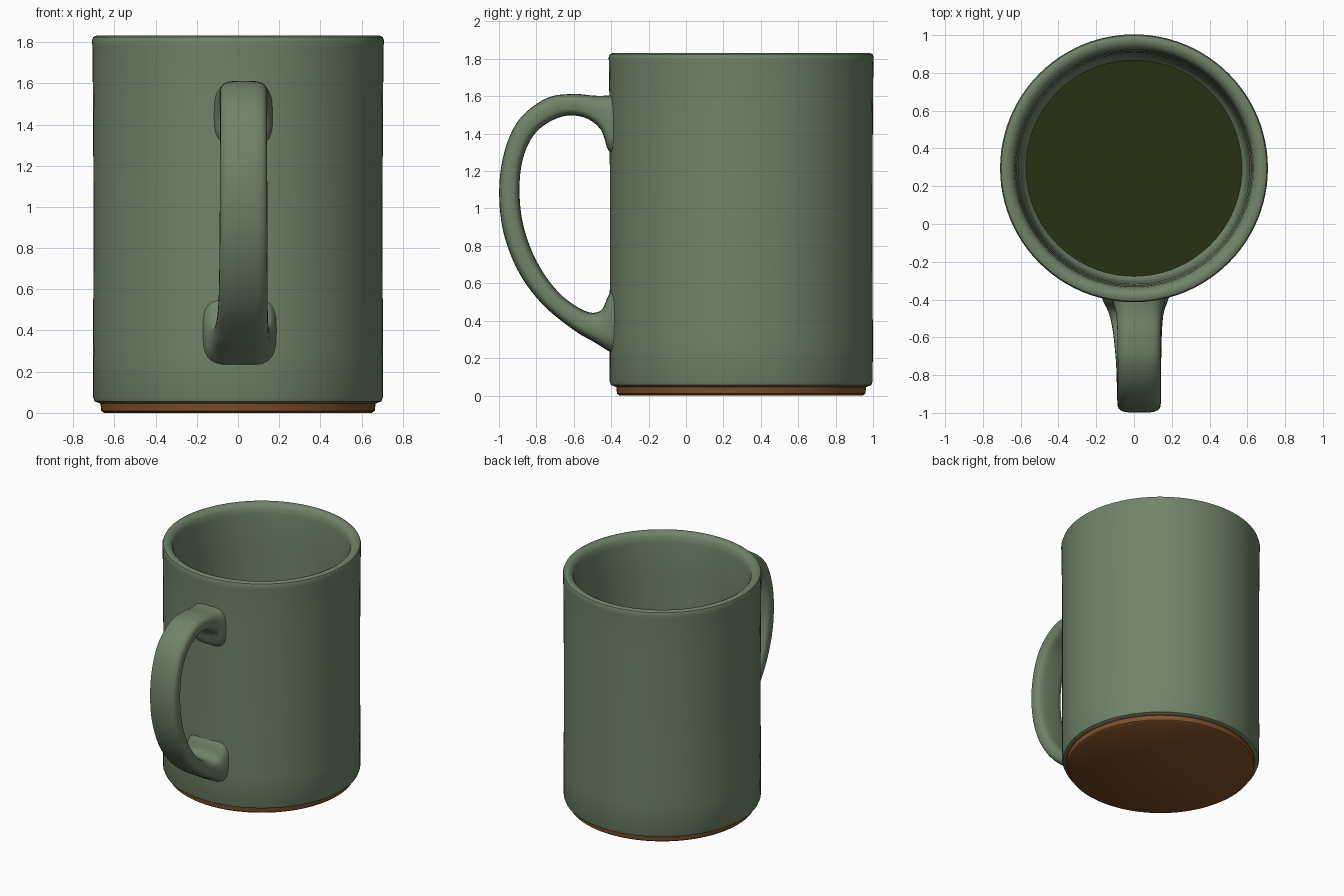
import bpy, bmesh, math
from mathutils import Vector

if "Cube" in bpy.data.objects:
    bpy.data.objects.remove(bpy.data.objects["Cube"])

CY = 0.295   # y of the cup axis
SEG = 96


def material(name, rgb):
    m = bpy.data.materials.new(name)
    m.diffuse_color = (*rgb, 1.0)
    m.use_nodes = True
    m.node_tree.nodes["Principled BSDF"].inputs["Base Color"].default_value = m.diffuse_color
    return m


green = material("sage green glaze", (0.165, 0.228, 0.142))
brown = material("bare brown clay", (0.215, 0.080, 0.023))
dark = material("dark olive floor", (0.020, 0.032, 0.006))


def finish(bm, name, mats, angle=40):
    bmesh.ops.recalc_face_normals(bm, faces=bm.faces)
    me = bpy.data.meshes.new(name)
    bm.to_mesh(me)
    bm.free()
    for m in mats:
        me.materials.append(m)
    ob = bpy.data.objects.new(name, me)
    bpy.context.collection.objects.link(ob)
    bpy.ops.object.select_all(action='DESELECT')
    ob.select_set(True)
    bpy.context.view_layer.objects.active = ob
    bpy.ops.object.shade_smooth_by_angle(angle=math.radians(angle))
    return ob


# Cup: one closed lathe profile (radius, z, material of the band that follows)
profile = [
    (0.650, 0.000, 1), (0.664, 0.010, 1), (0.668, 0.045, 1), (0.680, 0.050, 0),
    (0.696, 0.056, 0), (0.703, 0.075, 0), (0.704, 0.30, 0), (0.702, 0.70, 0),
    (0.702, 1.10, 0), (0.704, 1.50, 0), (0.707, 1.78, 0), (0.709, 1.808, 0),
    (0.703, 1.824, 0), (0.688, 1.832, 0), (0.668, 1.830, 0), (0.648, 1.820, 0),
    (0.634, 1.800, 0), (0.627, 1.76, 0), (0.620, 1.50, 0), (0.612, 1.00, 0),
    (0.605, 0.40, 0), (0.600, 0.20, 0), (0.590, 0.145, 0), (0.572, 0.125, 2),
]
bm = bmesh.new()
rings = []
for r, z, _ in profile:
    rings.append([bm.verts.new((r * math.cos(2 * math.pi * i / SEG),
                                CY + r * math.sin(2 * math.pi * i / SEG), z))
                  for i in range(SEG)])
for k in range(len(rings) - 1):
    a, b = rings[k], rings[k + 1]
    for i in range(SEG):
        j = (i + 1) % SEG
        bm.faces.new((a[i], a[j], b[j], b[i])).material_index = profile[k][2]
bm.faces.new(rings[0]).material_index = 1     # underside
bm.faces.new(rings[-1]).material_index = 2    # inside floor
finish(bm, "cup", [green, brown, dark])

# Handle: outer (y, z), inner (y, z), half width, x centre for each section
sections = [
    (-0.34, 1.62, -0.36, 1.27, 0.150, 0.025),
    (-0.41, 1.605, -0.415, 1.31, 0.138, 0.025),
    (-0.49, 1.603, -0.455, 1.42, 0.122, 0.026),
    (-0.60, 1.612, -0.54, 1.485, 0.115, 0.027),
    (-0.74, 1.592, -0.66, 1.492, 0.114, 0.027),
    (-0.88, 1.49, -0.79, 1.42, 0.114, 0.027),
    (-0.96, 1.34, -0.865, 1.29, 0.114, 0.027),
    (-0.998, 1.13, -0.890, 1.12, 0.115, 0.027),
    (-0.98, 0.89, -0.872, 0.92, 0.116, 0.027),
    (-0.90, 0.67, -0.80, 0.72, 0.117, 0.026),
    (-0.77, 0.49, -0.68, 0.55, 0.120, 0.024),
    (-0.60, 0.35, -0.54, 0.452, 0.130, 0.018),
    (-0.49, 0.285, -0.455, 0.455, 0.145, 0.012),
    (-0.41, 0.235, -0.412, 0.54, 0.170, 0.008),
    (-0.34, 0.20, -0.36, 0.60, 0.190, 0.006),
]


def spline(p0, p1, p2, p3, t):
    return [0.5 * (2 * b + (c - a) * t + (2 * a - 5 * b + 4 * c - d) * t * t
                   + (3 * b - a - 3 * c + d) * t ** 3)
            for a, b, c, d in zip(p0, p1, p2, p3)]


n = len(sections)
path = []
for k in range(n - 1):
    pts = [sections[min(max(k + o, 0), n - 1)] for o in (-1, 0, 1, 2)]
    path += [spline(*pts, s / 5) for s in range(5)]
path.append(sections[-1])

bm = bmesh.new()
SIDES = 28
loops = []
for oy, oz, iy, iz, w, xc in path:
    outer, inner = Vector((0, oy, oz)), Vector((0, iy, iz))
    mid, half = (outer + inner) / 2, (outer - inner) / 2
    loop = []
    for i in range(SIDES):
        c, s = math.cos(2 * math.pi * i / SIDES), math.sin(2 * math.pi * i / SIDES)
        u = math.copysign(abs(c) ** 0.55, c)   # rounded-box cross-section
        v = math.copysign(abs(s) ** 0.65, s)
        loop.append(bm.verts.new(mid + half * v + Vector((xc + w * u, 0, 0))))
    loops.append(loop)
for a, b in zip(loops, loops[1:]):
    for i in range(SIDES):
        j = (i + 1) % SIDES
        bm.faces.new((a[i], a[j], b[j], b[i]))
bm.faces.new(loops[0])
bm.faces.new(loops[-1])
finish(bm, "handle", [green], 60)
